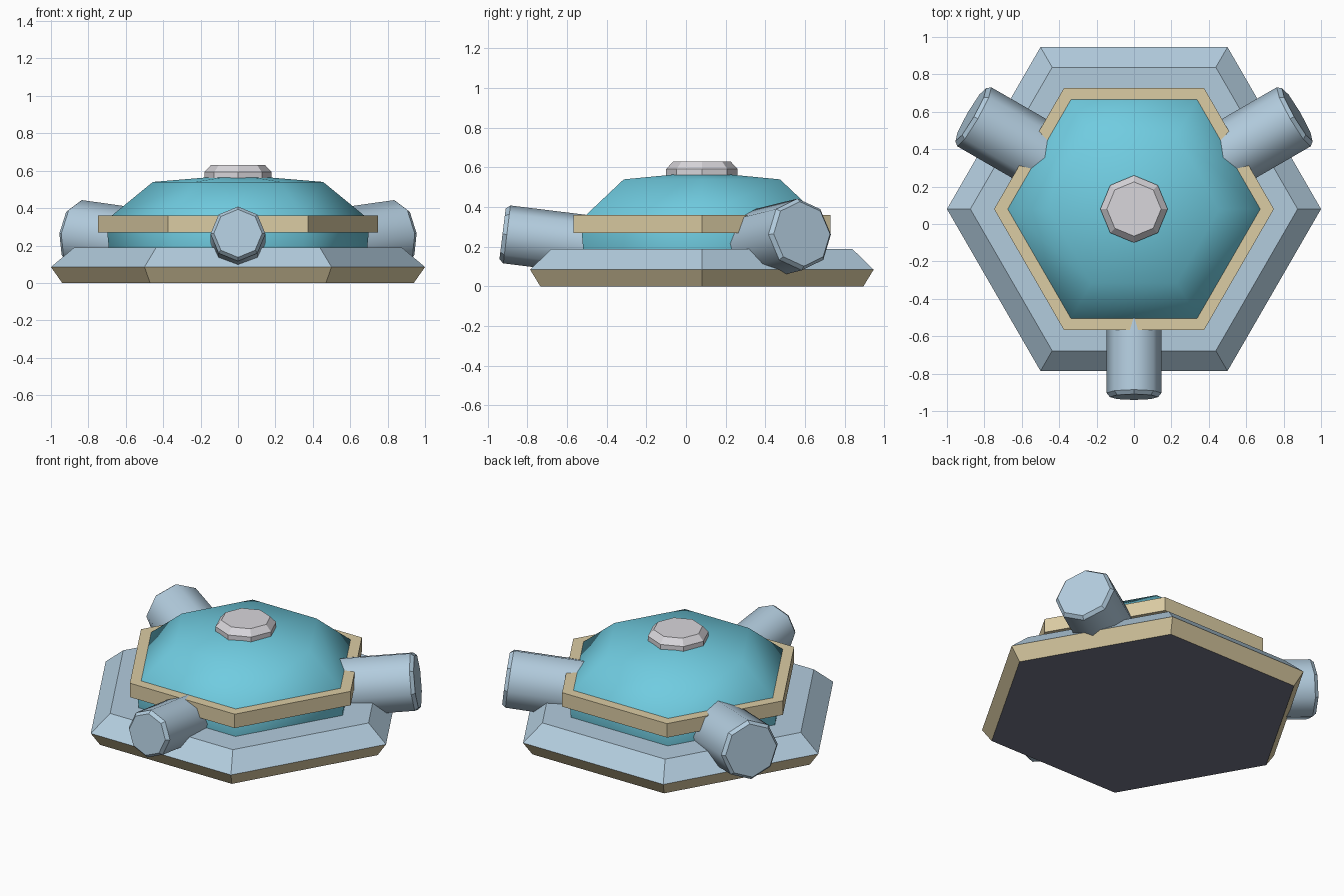
import bpy, bmesh, math
from mathutils import Vector, Matrix

if "Cube" in bpy.data.objects:
    bpy.data.objects.remove(bpy.data.objects["Cube"])

CENTRE_Y = 0.08


def material(name, r, g, b):
    lin = lambda c: ((c + 0.055) / 1.055) ** 2.4 if c > 0.04 else c / 12.92
    m = bpy.data.materials.new(name)
    m.diffuse_color = (lin(r), lin(g), lin(b), 1)
    m.use_nodes = True
    m.node_tree.nodes["Principled BSDF"].inputs["Base Color"].default_value = m.diffuse_color
    return m


BLUE = material("pale_blue", 0.70, 0.80, 0.87)
TAN = material("sand", 0.86, 0.80, 0.64)
TEAL = material("teal", 0.44, 0.80, 0.88)
GREY = material("light_grey", 0.85, 0.84, 0.86)
DARK = material("dark_underside", 0.45, 0.46, 0.53)


def lathe(name, profile, sides, mats, matrix=None, closed=False,
          smooth=lambda f: False, mat_index=lambda f: 0):
    """Sweep (radius, z) points around z; open ends are capped."""
    bm = bmesh.new()
    rings = []
    for r, z in profile:
        if r == 0:
            rings.append([bm.verts.new((0, 0, z))] * sides)
        else:
            rings.append([bm.verts.new((r * math.cos(a), r * math.sin(a), z))
                          for a in (2 * math.pi * i / sides for i in range(sides))])
    pairs = list(zip(rings, rings[1:]))
    if closed:
        pairs.append((rings[-1], rings[0]))
    for lo, hi in pairs:
        for i in range(sides):
            j = (i + 1) % sides
            quad = [lo[i], lo[j], hi[j], hi[i]]
            bm.faces.new(list(dict.fromkeys(quad)))
    if not closed:
        for ring in (rings[0], rings[-1]):
            if ring[0] is not ring[1]:
                bm.faces.new(ring)
    bmesh.ops.recalc_face_normals(bm, faces=bm.faces)
    for f in bm.faces:
        f.smooth = smooth(f)
        f.material_index = mat_index(f)
    me = bpy.data.meshes.new(name)
    bm.to_mesh(me)
    bm.free()
    for m in mats:
        me.materials.append(m)
    ob = bpy.data.objects.new(name, me)
    ob.matrix_world = matrix or Matrix.Translation((0, CENTRE_Y, 0))
    bpy.context.collection.objects.link(ob)
    return ob


# Hexagonal base: dark underside, sand lower bevel, blue top
def base_colour(f):
    if f.normal.z < -0.95:
        return 2
    return 1 if f.normal.z < 0 else 0


lathe("base", [(0.94, 0), (1.0, 0.085), (0.875, 0.19)], 6, [BLUE, TAN, DARK],
      mat_index=base_colour)

# Smooth hexagonal dome
lathe("dome", [(0.69, 0.18), (0.70, 0.28), (0.675, 0.36), (0.455, 0.54), (0, 0.578)],
      6, [TEAL], smooth=lambda f: f.normal.z > -0.9)

# Sand band around the dome
lathe("band", [(0.66, 0.27), (0.748, 0.27), (0.748, 0.36), (0.66, 0.36)], 6, [TAN],
      closed=True)

# Octagonal cap on top
lathe("top_cap", [(0.18, 0.555), (0.18, 0.592), (0.145, 0.63)], 8, [GREY])


# Three slightly raised pipes with chamfered ends
def pipe(name, angle, radius, reach):
    a, t, length = math.radians(angle), math.radians(7), 0.6
    d = Vector((math.cos(a) * math.cos(t), math.sin(a) * math.cos(t), math.sin(t)))
    end = Vector((reach * math.cos(a), CENTRE_Y + reach * math.sin(a), 0.265))
    mat = Matrix.Translation(end - d * length) @ d.to_track_quat('Z', 'Y').to_matrix().to_4x4()
    lathe(name, [(radius, 0), (radius, length - 0.022), (radius - 0.018, length)], 8,
          [BLUE], mat, smooth=lambda f: abs(f.normal.z) < 0.1)


pipe("front_pipe", 270, 0.147, 1.005)
pipe("right_pipe", 30, 0.182, 1.008)
pipe("left_pipe", 150, 0.182, 1.008)
